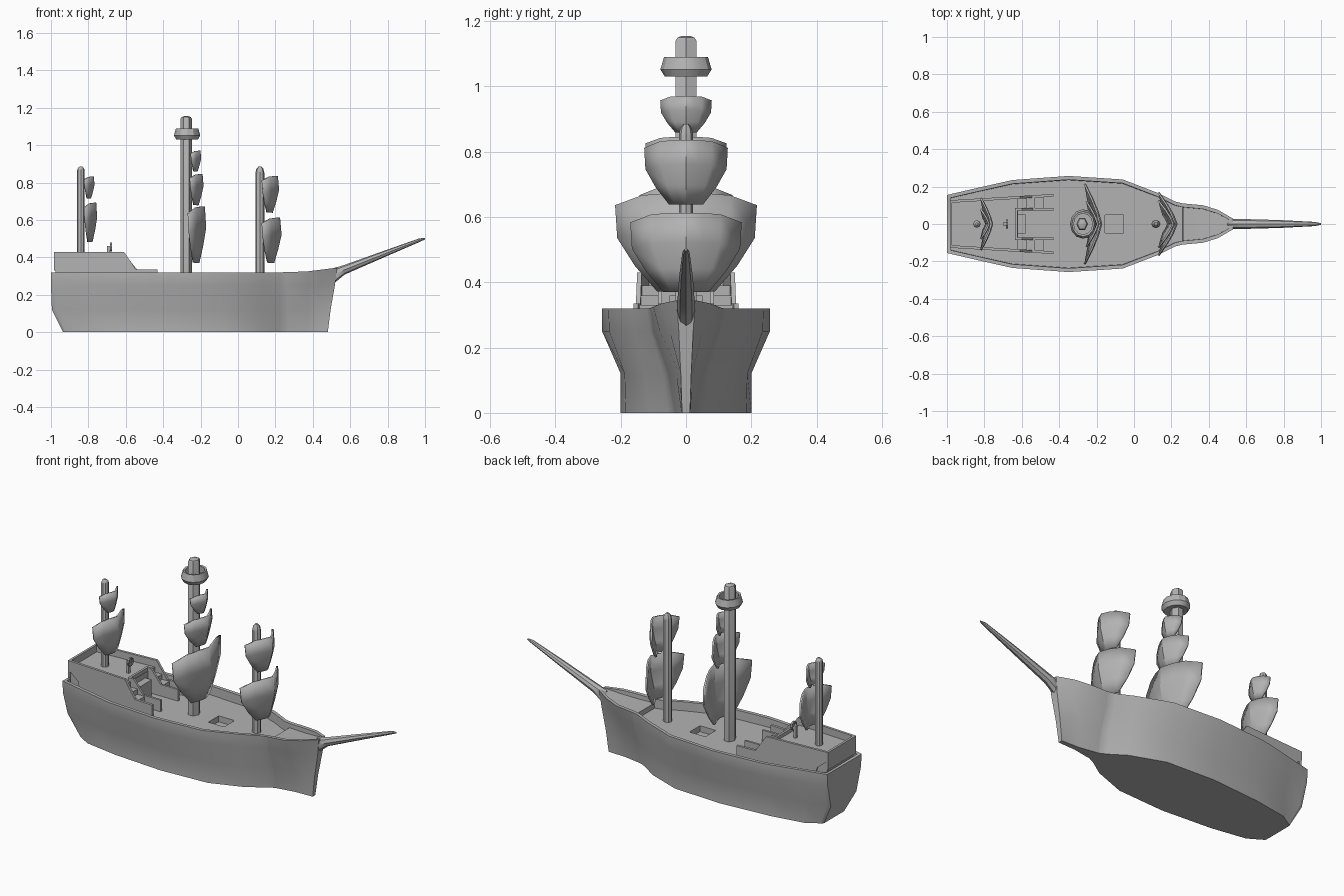
import bpy, bmesh, math
from mathutils import Vector

cube = bpy.data.objects.get("Cube")
if cube:
    bpy.data.objects.remove(cube, do_unlink=True)

GREY = (0.45, 0.45, 0.45, 1)
grey = bpy.data.materials.new("plain_grey")
grey.use_nodes = True
grey.diffuse_color = GREY
grey.node_tree.nodes["Principled BSDF"].inputs["Base Color"].default_value = GREY


def finish(name, bm, smooth=None):
    bmesh.ops.recalc_face_normals(bm, faces=bm.faces)
    mesh = bpy.data.meshes.new(name)
    bm.to_mesh(mesh)
    bm.free()
    mesh.materials.append(grey)
    obj = bpy.data.objects.new(name, mesh)
    bpy.context.collection.objects.link(obj)
    bpy.ops.object.select_all(action='DESELECT')
    obj.select_set(True)
    bpy.context.view_layer.objects.active = obj
    if smooth:
        bpy.ops.object.shade_smooth_by_angle(angle=math.radians(smooth))
    return obj


def loft(name, rings, smooth=None, closed=False):
    """Skin a list of equal rings; cap the ends unless the loft closes on itself."""
    bm = bmesh.new()
    loops = [[bm.verts.new(p) for p in ring] for ring in rings]
    n = len(loops[0])
    pairs = list(zip(loops, loops[1:])) + ([(loops[-1], loops[0])] if closed else [])
    for a, b in pairs:
        for i in range(n):
            j = (i + 1) % n
            bm.faces.new((a[i], a[j], b[j], b[i]))
    if not closed:
        bm.faces.new(loops[0])
        bm.faces.new(loops[-1])
    return finish(name, bm, smooth)


def circle(x, y, z, r, n, ry=None):
    ry = ry or r
    return [(x + r * math.cos(math.tau * i / n), y + ry * math.sin(math.tau * i / n), z)
            for i in range(n)]


def box(name, x0, x1, y0, y1, z0, z1):
    return loft(name, [[(x0, y0, z), (x1, y0, z), (x1, y1, z), (x0, y1, z)] for z in (z0, z1)])


def panel(name, profile, y, slope, thick):
    """Upright wall cut to an x-z profile, drifting outward toward the bow."""
    return loft(name, [[(x, side * (abs(y) + slope * (x + 0.985) - t), z) for x, z in profile]
                       for side in [math.copysign(1, y)] for t in (0, thick)])


# Hull: x, half widths from rim down to bottom, rim height, deck height
DECK = 0.27
stations = [
    (-1.00, .155, .150, .115, .09, .32, .32),
    (-0.982, .159, .155, .12, .10, .32, .32),
    (-0.98, .16, .155, .12, .10, .32, DECK),
    (-0.85, .19, .19, .15, .145, .32, DECK),
    (-0.65, .235, .235, .18, .178, .32, DECK),
    (-0.35, .257, .257, .20, .20, .32, DECK),
    (-0.06, .238, .235, .188, .185, .32, DECK),
    (0.13, .165, .16, .125, .115, .32, DECK),
    (0.22, .12, .11, .07, .055, .32, DECK),
    (0.26, .11, .10, .055, .035, .321, DECK),
    (0.262, .11, .10, .055, .035, .321, .298),
    (0.37, .10, .08, .03, .016, .325, .30),
    (0.45, .075, .05, .02, .014, .335, .315),
    (0.53, .028, .022, .016, .012, .345, .344),
]
rings = []
for x, rim, high, low, bottom, rim_z, deck_z in stations:
    # rake of the stem and of the lower stern
    t = max(0, (x - 0.37) / 0.16)
    s = max(0, (-0.85 - x) / 0.15)
    inner = max(rim - 0.02, rim * 0.4)
    half = [(x - .05 * t + .065 * s, bottom, 0), (x - .035 * t + .005 * s, low, .12),
            (x - .012 * t, high, .25), (x, rim, rim_z), (x, inner, rim_z - .0005),
            (x, inner * 0.99, deck_z - .001)]
    rings.append(half + [(px, -py, pz) for px, py, pz in reversed(half)])
hull = loft("hull", rings)

# Hatch opening in the main deck
cutter = box("hatch_cutter", -.155, -.055, -.047, .047, .235, .4)
cutter.hide_render = True
cut = hull.modifiers.new("hatch", 'BOOLEAN')
cut.object = cutter
cut.operation = 'DIFFERENCE'
cut.solver = 'EXACT'
bpy.context.view_layer.objects.active = hull
bpy.ops.object.modifier_apply(modifier=cut.name)
bpy.data.objects.remove(cutter, do_unlink=True)
bpy.ops.object.select_all(action='DESELECT')
hull.select_set(True)
bpy.context.view_layer.objects.active = hull
bpy.ops.object.shade_smooth_by_angle(angle=math.radians(28))

# Bowsprit: x, lower z, upper z, half width
sprit = []
for x, z0, z1, w in [(.50, .25, .34, .016), (.53, .275, .348, .027), (.57, .308, .36, .027),
                     (.78, .40, .435, .021), (.97, .482, .502, .011), (1.0, .496, .503, .004)]:
    m, h = (z0 + z1) / 2, (z1 - z0) / 2
    sprit.append([(x, w * math.cos(math.tau * i / 8), m + h * math.sin(math.tau * i / 8))
                  for i in range(8)])
loft("bowsprit", sprit, 35)

# Quarterdeck with its side walls and stern rail
loft("quarterdeck", [[(-.975, -.12, z), (-.62, -.145, z), (-.62, .145, z), (-.975, .12, z)]
                     for z in (.26, .39)])
box("stern_rail", -.985, -.972, -.125, .125, .33, .43)
outer_wall = [(-.985, .43), (-.61, .43), (-.545, .335), (-.43, .335), (-.43, .26),
              (-.90, .26), (-.92, .33), (-.985, .38)]
inner_wall = [(-.63, .41), (-.60, .41), (-.54, .335), (-.43, .335), (-.43, .26), (-.63, .26)]
for side, label in ((1, "left"), (-1, "right")):
    panel(label + "_quarterdeck_wall", outer_wall, side * .127, .06, .014)
    panel(label + "_stair_wall", inner_wall, side * .085, 0, .012)
    # Stairs down to the main deck
    for i in range(3):
        lo, hi = sorted((side * .08, side * .147))
        box(f"{label}_step_{i + 1}", -.63, -.575 + .045 * i, lo, hi, .26, .36 - .03 * i)
box("door_block", -.625, -.58, -.05, .05, .26, .36)
box("quarterdeck_front_rail", -.635, -.622, -.085, .085, .38, .41)

# Steering wheel on its stand
box("wheel_stand", -.70, -.685, -.008, .008, .385, .46)
wheel = []
for i in range(10):
    a = math.tau * i / 10
    wheel.append([(-.68 + dx, r * math.cos(a), .455 + r * math.sin(a))
                  for dx, r in ((-.005, .019), (.005, .019), (.005, .025), (-.005, .025))])
loft("wheel_rim", wheel, closed=True)
box("wheel_spoke_upright", -.685, -.675, -.003, .003, .433, .477)
box("wheel_spoke_level", -.685, -.675, -.021, .021, .452, .458)


# Masts
def mast(name, x, r, ry, top, sides, cap):
    levels = [(.25, 1), (top - cap, 1), (top - cap * .35, .8), (top, .35)]
    loft(name, [circle(x, 0, z, r * k, sides, ry * k) for z, k in levels], 35)


mast("fore_mast", .117, .024, .022, .885, 8, .035)
mast("main_mast", -.277, .031, .037, 1.155, 6, .015)
mast("mizzen_mast", -.84, .02, .02, .885, 8, .02)

# Lookout nest: a hollow cup around the main mast
nest = [(.03, 1.035), (.058, 1.03), (.07, 1.052), (.06, 1.09), (.05, 1.088), (.052, 1.05), (.03, 1.05)]
loft("lookout_nest", [circle(-.272, 0, z, r, 12, r * 1.12) for r, z in nest], 30)


# Sails: bulge toward the bow, narrowing to the foot
def sail(name, x, depth, half, top, foot):
    h = top - foot
    bm = bmesh.new()
    grid = []
    for t, w, bulge, edge in ((0, 1, .92, 0), (.38, .97, 1, .06), (.7, .72, .82, .16), (1, .4, .6, .3)):
        row = []
        for u in (-1, -.62, -.3, 0, .3, .62, 1):
            k = abs(u) ** 1.3
            px = x + depth * (bulge * (1 - k) + edge * k)
            drop = .12 * h * (1 - t) * max(0, abs(u) - .55) / .45
            row.append(bm.verts.new((px, u * w * half, top - t * h - drop)))
        grid.append(row)
    for a, b in zip(grid, grid[1:]):
        for i in range(6):
            bm.faces.new((a[i], b[i], b[i + 1], a[i + 1]))
    obj = finish(name, bm, 30)
    solid = obj.modifiers.new("thickness", 'SOLIDIFY')
    solid.thickness = 0.01
    solid.offset = 0


for name, *size in [
    ("fore_lower_sail", .13, .098, .168, .612, .372),
    ("fore_upper_sail", .13, .085, .125, .835, .64),
    ("main_lower_sail", -.265, .09, .215, .672, .372),
    ("main_middle_sail", -.255, .066, .122, .845, .68),
    ("main_top_sail", -.25, .048, .076, .97, .86),
    ("mizzen_lower_sail", -.82, .062, .14, .692, .482),
    ("mizzen_upper_sail", -.82, .048, .08, .832, .715),
]:
    sail(name, *size)
